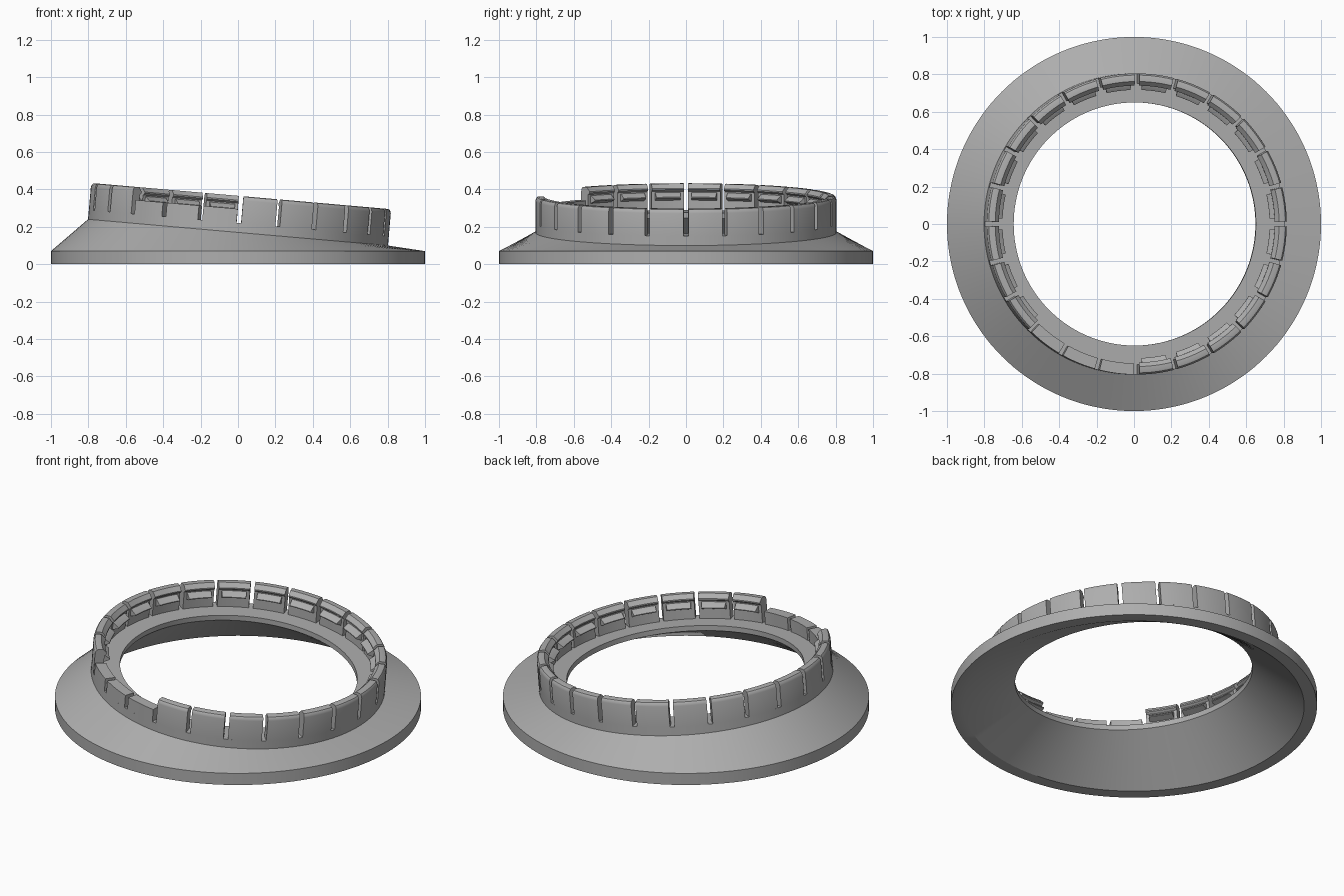
import bpy
import bmesh
from math import radians, sin, cos, pi
from mathutils import Matrix

cube = bpy.data.objects.get("Cube")
if cube:
    bpy.data.objects.remove(cube, do_unlink=True)

grey = bpy.data.materials.new("plain_grey")
grey.use_nodes = True
COLOUR = (0.42, 0.42, 0.42, 1)
grey.diffuse_color = COLOUR
grey.node_tree.nodes["Principled BSDF"].inputs["Base Color"].default_value = COLOUR

# The collar leans five degrees towards +x above the flat base
TILT = Matrix.Translation((0, 0, 0.17)) @ Matrix.Rotation(radians(5), 4, "Y")
FINGERS = 24
STEP = 2 * pi / FINGERS


def make_mesh(name, bm):
    bmesh.ops.recalc_face_normals(bm, faces=bm.faces)
    mesh = bpy.data.meshes.new(name)
    bm.to_mesh(mesh)
    bm.free()
    mesh.materials.append(grey)
    return mesh


def add_object(name, mesh, matrix=None):
    obj = bpy.data.objects.new(name, mesh)
    bpy.context.collection.objects.link(obj)
    if matrix:
        obj.matrix_world = matrix
    bpy.ops.object.select_all(action="DESELECT")
    obj.select_set(True)
    bpy.context.view_layer.objects.active = obj
    bpy.ops.object.shade_smooth_by_angle(angle=radians(30))
    return obj


def arc_sweep(name, profile, half_angle, steps=6):
    """Sweep a closed (radius, height) profile along an arc centred on +x."""
    bm = bmesh.new()
    sections = []
    for i in range(steps + 1):
        a = half_angle * (2 * i / steps - 1)
        sections.append([bm.verts.new((r * cos(a), r * sin(a), h)) for r, h in profile])
    n = len(profile)
    for s, t in zip(sections, sections[1:]):
        for k in range(n):
            bm.faces.new((s[k], s[(k + 1) % n], t[(k + 1) % n], t[k]))
    bm.faces.new(sections[0])
    bm.faces.new(sections[-1])
    return make_mesh(name, bm)


# Flange and conical shell: flat rings below, tilted rings above
rings = [(0.93, 0, False), (1, 0, False), (1, 0.07, False),
         (0.805, 0, True), (0.805, 0.05, True),
         (0.65, 0.05, True), (0.65, 0.02, True)]
SIDES = 144
bm = bmesh.new()
loops = []
for r, h, tilted in rings:
    loop = [bm.verts.new((r * cos(2 * pi * i / SIDES), r * sin(2 * pi * i / SIDES), h))
            for i in range(SIDES)]
    if tilted:
        bmesh.ops.transform(bm, matrix=TILT, verts=loop)
    loops.append(loop)
for a, b in zip(loops, loops[1:] + loops[:1]):
    for i in range(SIDES):
        j = (i + 1) % SIDES
        bm.faces.new((a[i], a[j], b[j], b[i]))
add_object("flange_shell", make_mesh("flange_shell", bm))

# Finger with a rounded outer top and an inner lip, short finger, and hook
finger = arc_sweep("finger", [
    (0.752, 0.05), (0.805, 0.05), (0.805, 0.172), (0.802, 0.184), (0.796, 0.192),
    (0.788, 0.195), (0.762, 0.195), (0.74, 0.172), (0.74, 0.165), (0.752, 0.155)],
    radians(6.6))
short_finger = arc_sweep("short_finger", [
    (0.745, 0.05), (0.805, 0.05), (0.805, 0.125), (0.745, 0.125)], radians(6.6))
hook = arc_sweep("hook", [
    (0.757, 0.105), (0.757, 0.15), (0.745, 0.147), (0.717, 0.127), (0.717, 0.122)],
    radians(5.2))

# Ring of fingers, three of them cut short at the front right
for i in range(FINGERS):
    place = TILT @ Matrix.Rotation((i + 0.5) * STEP, 4, "Z")
    if i in (15, 16, 17):
        add_object(f"short_finger_{i}", short_finger, place)
    else:
        add_object(f"finger_{i}", finger, place)
        add_object(f"hook_{i}", hook, place)
